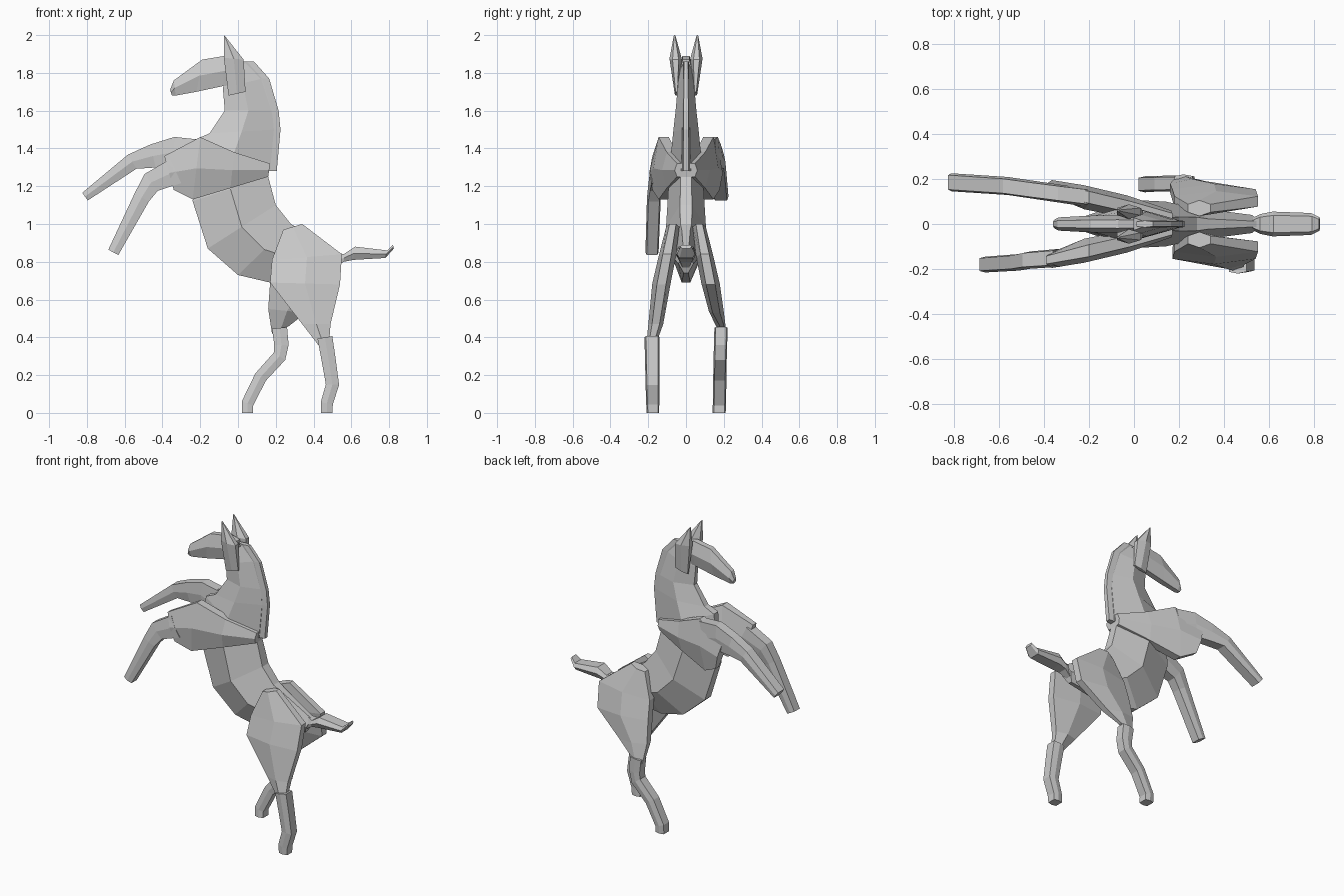
import bpy, bmesh, math
from mathutils import Vector

cube = bpy.data.objects.get("Cube")
if cube:
    bpy.data.objects.remove(cube, do_unlink=True)

grey = bpy.data.materials.new("plain_grey")
grey.use_nodes = True
shade = (0.6, 0.6, 0.6, 1)
grey.diffuse_color = shade
grey.node_tree.nodes["Principled BSDF"].inputs["Base Color"].default_value = shade


def blend(ends, t):
    """Value between a start and an end."""
    start, end = ends
    return start + (end - start) * t


def loft(name, sections, width, spread=(0, 0), bulge=0, edge=0.5, side=1):
    """Skin six-sided rings between pairs of (x, z) outline points.

    Half width and sideways offset run evenly from start to end;
    bulge swells the middle and edge sets the width along the outline.
    """
    bm = bmesh.new()
    rings = []
    for index, (front, back) in enumerate(sections):
        t = index / (len(sections) - 1)
        half = blend(width, t) + bulge * math.sin(math.pi * t)
        centre = side * blend(spread, t)
        middle = (Vector(front) + Vector(back)) / 2
        near = [(front, -edge), (middle, -1), (back, -edge)]
        far = [(back, edge), (middle, 1), (front, edge)]
        rings.append([bm.verts.new((x, centre + half * k, z))
                      for (x, z), k in near + far])
    for ring, following in zip(rings, rings[1:]):
        for i in range(len(ring)):
            bm.faces.new((ring[i - 1], ring[i], following[i], following[i - 1]))
    bm.faces.new(rings[0])
    bm.faces.new(rings[-1])
    bmesh.ops.recalc_face_normals(bm, faces=bm.faces)
    mesh = bpy.data.meshes.new(name)
    bm.to_mesh(mesh)
    bm.free()
    mesh.materials.append(grey)
    bpy.context.collection.objects.link(bpy.data.objects.new(name, mesh))


def limb(name, joints, thickness, width, spread, side):
    """Loft a tapering leg square to a path of (x, z) joints."""
    path = [Vector(joint) for joint in joints]
    sections = []
    for index, joint in enumerate(path):
        before = path[max(index - 1, 0)]
        after = path[min(index + 1, len(path) - 1)]
        reach = blend(thickness, index / (len(path) - 1))
        across = (after - before).orthogonal().normalized() * reach
        sections.append((joint - across, joint + across))
    loft(name, sections, width, spread, edge=0.8, side=side)


# Torso, from chest to rump
loft("torso", [
    ((-0.22, 1.45), (0.17, 1.32)),
    ((-0.24, 1.12), (0.16, 1.25)),
    ((-0.16, 0.87), (0.2, 1.1)),
    ((0, 0.73), (0.28, 1)),
    ((0.17, 0.69), (0.33, 0.97)),
    ((0.5, 0.74), (0.55, 0.84)),
], width=(0.07, 0.04), bulge=0.05, edge=0.3)

# Neck, with a mane that follows its back edge
neck = [
    ((-0.06, 1.78), (0.05, 1.86)),
    ((-0.08, 1.72), (0.13, 1.77)),
    ((-0.07, 1.6), (0.18, 1.6)),
    ((-0.15, 1.48), (0.19, 1.5)),
    ((-0.22, 1.45), (0.17, 1.28)),
]
loft("neck", neck, width=(0.03, 0.08), edge=0.3)
loft("mane", [((x - 0.04, z), (x + 0.035, z)) for throat, (x, z) in neck],
     width=(0.015, 0.02), edge=0.7)

# Head
loft("head", [
    ((-0.35, 1.68), (-0.36, 1.71)),
    ((-0.33, 1.68), (-0.34, 1.76)),
    ((-0.22, 1.7), (-0.19, 1.87)),
    ((-0.08, 1.73), (-0.07, 1.89)),
    ((0, 1.74), (0, 1.87)),
], width=(0.018, 0.035), bulge=0.01)

# Tail
loft("tail", [
    ((0.5, 0.76), (0.52, 0.85)),
    ((0.56, 0.8), (0.56, 0.84)),
    ((0.61, 0.81), (0.62, 0.88)),
    ((0.78, 0.82), (0.79, 0.86)),
    ((0.825, 0.87), (0.82, 0.89)),
], width=(0.02, 0.03), bulge=0.03, edge=0.7)

# Parts that match on both sides, and thighs that differ only at the lower end
upper_thigh = [
    ((0.24, 0.97), (0.34, 1)),
    ((0.18, 0.81), (0.55, 0.84)),
    ((0.17, 0.69), (0.54, 0.68)),
]
lower_thigh = {
    "right": [((0.34, 0.47), (0.49, 0.47)), ((0.44, 0.34), (0.48, 0.34))],
    "left": [((0.16, 0.55), (0.36, 0.53)), ((0.18, 0.42), (0.27, 0.46))],
}
for label, side in (("right", -1), ("left", 1)):
    loft(label + "_ear", [
        ((-0.075, 2), (-0.065, 1.99)),
        ((-0.075, 1.88), (0.03, 1.87)),
        ((-0.05, 1.68), (0.04, 1.7)),
    ], width=(0.005, 0.01), spread=(0.06, 0.05), bulge=0.025, side=side)
    loft(label + "_shoulder", [
        ((0.17, 1.32), (0.16, 1.25)),
        ((-0.02, 1.38), (-0.04, 1.19)),
        ((-0.2, 1.46), (-0.24, 1.13)),
        ((-0.39, 1.36), (-0.34, 1.18)),
    ], width=(0.025, 0.035), spread=(0.035, 0.16), bulge=0.025, side=side)
    loft(label + "_thigh", upper_thigh + lower_thigh[label],
         width=(0.035, 0.022), spread=(0.07, 0.19), bulge=0.02, side=side)

# Right foreleg folded down, left foreleg stretched forward
limb("right_foreleg",
     [(-0.33, 1.28), (-0.46, 1.22), (-0.51, 1.14), (-0.66, 0.85)],
     thickness=(0.07, 0.03), width=(0.04, 0.035), spread=(0.15, 0.18), side=-1)
limb("left_foreleg",
     [(-0.23, 1.35), (-0.34, 1.38), (-0.45, 1.36), (-0.56, 1.33), (-0.81, 1.145)],
     thickness=(0.1, 0.025), width=(0.04, 0.04), spread=(0.12, 0.185), side=1)

# Right hind leg braced back, left hind leg stepping forward
limb("right_hind_leg",
     [(0.46, 0.4), (0.48, 0.28), (0.5, 0.15), (0.47, 0.05), (0.47, 0)],
     thickness=(0.04, 0.03), width=(0.04, 0.033), spread=(0.18, 0.175), side=-1)
limb("left_hind_leg",
     [(0.22, 0.45), (0.23, 0.36), (0.22, 0.3), (0.12, 0.19), (0.05, 0.05), (0.05, 0)],
     thickness=(0.04, 0.03), width=(0.035, 0.035), spread=(0.185, 0.175), side=1)
